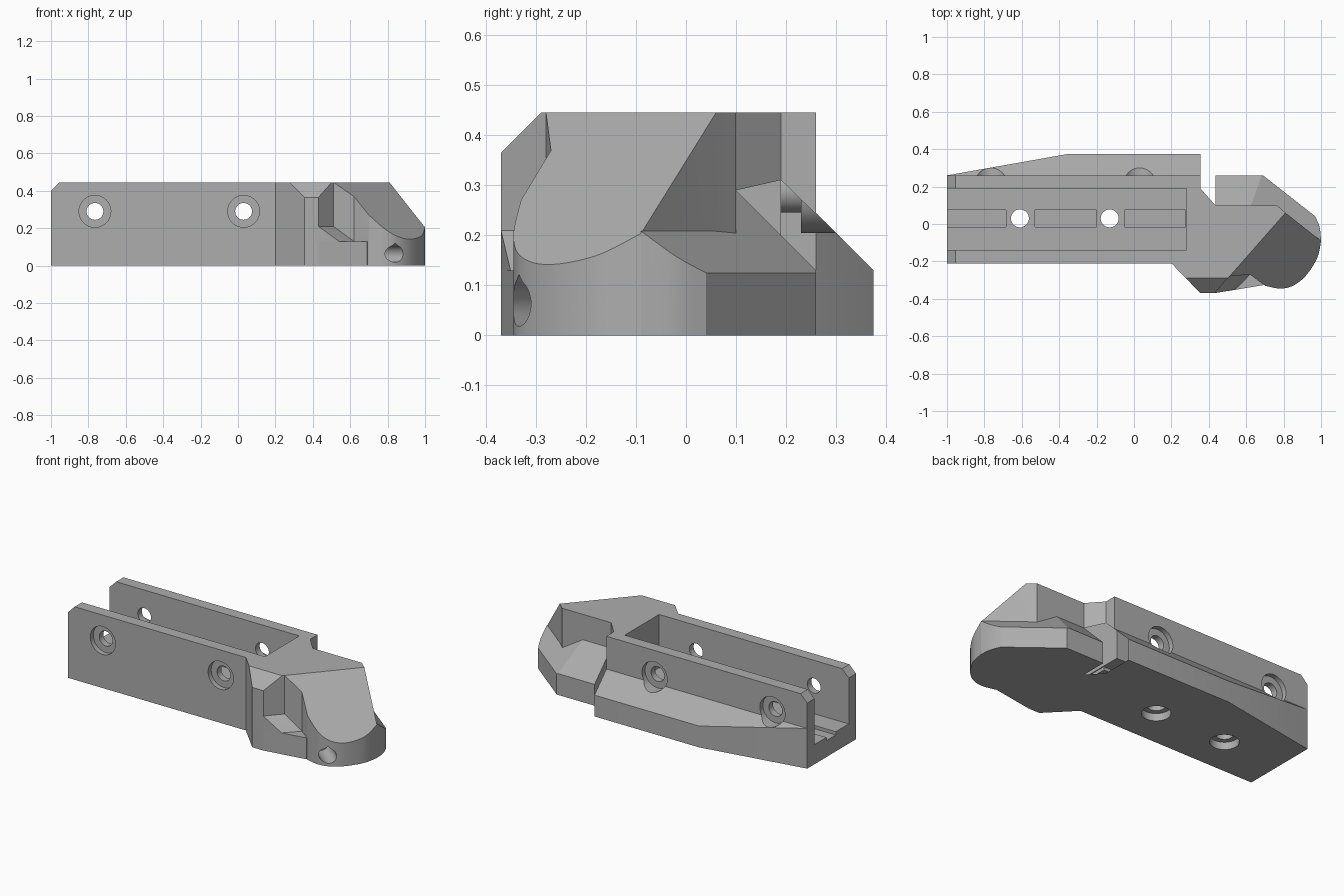
import bpy, bmesh, math
from mathutils import Vector, Matrix

old = bpy.data.objects.get("Cube")
if old:
    bpy.data.objects.remove(old)

grey = bpy.data.materials.new("matte grey")
grey.use_nodes = True
grey.diffuse_color = (0.42, 0.42, 0.42, 1)
grey.node_tree.nodes["Principled BSDF"].inputs["Base Color"].default_value = (0.42, 0.42, 0.42, 1)


def finish(bm, name):
    bmesh.ops.recalc_face_normals(bm, faces=bm.faces[:])
    mesh = bpy.data.meshes.new(name)
    bm.to_mesh(mesh)
    bm.free()
    mesh.materials.append(grey)
    ob = bpy.data.objects.new(name, mesh)
    bpy.context.collection.objects.link(ob)
    return ob


def prism(name, outline, z0, z1, planes=(), matrix=None):
    """Extrude an outline upward, then trim it with (point, outward normal) planes."""
    bm = bmesh.new()
    base = bm.faces.new([bm.verts.new((x, y, z0)) for x, y in outline])
    top = bmesh.ops.extrude_face_region(bm, geom=[base])["geom"]
    bmesh.ops.translate(bm, vec=(0, 0, z1 - z0),
                        verts=[v for v in top if isinstance(v, bmesh.types.BMVert)])
    for point, normal in planes:
        cut = bmesh.ops.bisect_plane(bm, geom=bm.verts[:] + bm.edges[:] + bm.faces[:],
                                     plane_co=point, plane_no=normal, clear_outer=True)
        edges = [e for e in cut["geom_cut"] if isinstance(e, bmesh.types.BMEdge) and e.is_boundary]
        bmesh.ops.edgenet_fill(bm, edges=edges)
    if matrix:
        bm.transform(matrix)
    return finish(bm, name)


def hull(name, points):
    bm = bmesh.new()
    for p in points:
        bm.verts.new(p)
    bmesh.ops.convex_hull(bm, input=bm.verts[:])
    bmesh.ops.dissolve_limit(bm, angle_limit=0.01, verts=bm.verts[:], edges=bm.edges[:])
    return finish(bm, name)


def box(name, x0, x1, y0, y1, z0, z1, matrix=None):
    return prism(name, [(x0, y0), (x1, y0), (x1, y1), (x0, y1)], z0, z1, matrix=matrix)


def circle(r, tip=1.0, n=40):
    """Circle outline; tip > 1 gives a pointed teardrop toward +y."""
    pts = []
    for i in range(n):
        a = 2 * math.pi * i / n
        x, y = r * math.cos(a), r * math.sin(a)
        if tip > 1 and y > r * 0.7:
            y = max(y, tip * r - abs(x))
        pts.append((x, y))
    return pts


def smooth_path(pts, steps=8):
    """Catmull-Rom curve through the points."""
    p = [Vector(q) for q in [pts[0]] + pts + [pts[-1]]]
    out = []
    for a, b, c, d in zip(p, p[1:], p[2:], p[3:]):
        for i in range(steps):
            t = i / steps
            out.append(tuple(0.5 * (2 * b + (c - a) * t + (2 * a - 5 * b + 4 * c - d) * t ** 2
                                    + (3 * b - a - 3 * c + d) * t ** 3)))
    return out + [tuple(pts[-1])]


def combine(target, other, operation):
    mod = target.modifiers.new(operation.lower(), 'BOOLEAN')
    mod.operation, mod.object, mod.solver = operation, other, 'EXACT'
    bpy.context.view_layer.objects.active = target
    bpy.ops.object.modifier_apply(modifier=mod.name)
    bpy.data.objects.remove(other)


# Main body: rail block and head in one outline, trimmed by bevel planes
TOP = 0.445
nose = smooth_path([(0.70, -0.33), (0.78, -0.345), (0.85, -0.33), (0.92, -0.275),
                    (0.98, -0.18), (1.0, -0.09)])
outline = ([(-1, -0.21), (0.2, -0.21), (0.355, -0.37), (0.43, -0.37), (0.51, -0.28), (0.62, -0.27)]
           + nose + [(0.81, 0.06), (0.765, 0.10), (0.435, 0.10), (0.355, 0.19),
                     (0.355, 0.26), (-1, 0.26)])
body = prism("housing", outline, 0, TOP, [
    ((0.81, 0.06, TOP), (0.75, -0.66, 1)),       # sloping nose
    ((0, -0.29, TOP), (0, -1, 1)),               # front shoulder bevel
    ((-0.955, 0, TOP), (-1, 0, 1)),              # tail bevel
])

# Back flank with a sloping top
flank = prism("flank", [(-1, 0.1), (0.355, 0.1), (0.355, 0.375), (-0.35, 0.375), (-1, 0.26)],
              0, 0.5, [((0, 0.375, 0.13), (0, 1, 1))])

# Transition between the flank and the narrower head skirt
notch = hull("notch", [(x, y, z) for x, out, inn, h in ((0.355, 0.375, 0.18, 0.32), (0.435, 0.26, 0.1, 0.29))
                       for y, z in ((out, 0), (out, 0.13), (inn, h), (0.05, h), (0.05, 0))])

# Skirt round the back of the head
skirt_edge = smooth_path([(0.97, 0.04), (0.993, -0.02), (1.0, -0.09)], 5)
skirt = prism("skirt", [(0.435, 0.05), (0.78, 0.05)] + skirt_edge[::-1] + [(0.69, 0.26), (0.435, 0.26)],
              0, 0.4, [((0.5, 0.26, 0.13), (0, 1, 1)),
                       ((0.69, 0.26, 0.125), (0.618, 0.786, 1))])

# Low step in the front pocket, with its sloping wedge
step = prism("step", [(0.355, -0.37), (0.43, -0.37), (0.69, -0.327), (0.75, -0.2), (0.4, -0.2)], 0, 0.13)
wedge = hull("wedge", [(0.43, -0.37, 0.21), (0.51, -0.28, 0.21), (0.54, -0.351, 0.13), (0.62, -0.27, 0.13),
                       (0.43, -0.37, 0.05), (0.51, -0.28, 0.05), (0.54, -0.351, 0.05), (0.62, -0.27, 0.05)])
for part in (flank, notch, skirt, step, wedge):
    combine(body, part, 'UNION')

# Channel and shallow floor grooves
FLOOR = 0.12
cuts = [box("channel", -1.1, 0.28, -0.14, 0.19, FLOOR, 0.6)]
for x0, x1 in ((-1.1, -0.685), (-0.53, -0.2), (-0.05, 0.275)):
    cuts.append(box("groove", x0, x1, -0.015, 0.075, FLOOR - 0.02, FLOOR + 0.05))

# Floor screw holes, counterbored from below
for x in (-0.61, -0.13):
    move = Matrix.Translation((x, 0.03, 0))
    cuts.append(prism("floor_hole", circle(0.048), -0.1, 0.2, matrix=move))
    cuts.append(prism("floor_counterbore", circle(0.08), -0.1, 0.045, matrix=move))

# Cross bolt holes, counterbored on both sides
for x in (-0.765, 0.03):
    turn = Matrix.Translation((x, 0, 0.29)) @ Matrix.Rotation(math.pi / 2, 4, 'X')
    cuts.append(prism("bolt_hole", circle(0.045), -0.5, 0.5, matrix=turn))
    cuts.append(prism("front_counterbore", circle(0.085), 0.18, 0.5, matrix=turn))
    cuts.append(prism("back_counterbore", circle(0.085), -0.5, -0.23, matrix=turn))

# Teardrop holes in the nose
inward = Vector((-0.75, 0.66, 0)).normalized()
side = Vector((0.66, 0.75, 0)).normalized()
for x, y in ((0.84, -0.333), (0.972, -0.19)):
    frame = Matrix((side, Vector((0, 0, 1)), inward)).transposed().to_4x4()
    frame.translation = (x, y, 0.063)
    cuts.append(prism("nose_hole", circle(0.045, 1.3), -0.1, 0.17, matrix=frame))

# Thin rectangular groove under the head
turn = Matrix.Translation((0.77, -0.16, 0)) @ Matrix.Rotation(math.atan2(0.66, -0.75), 4, 'Z')
for s in (-1, 1):
    cuts.append(box("cover_seam", -0.13, 0.13, s * 0.095 - 0.005, s * 0.095 + 0.005, -0.05, 0.008, turn))
    cuts.append(box("cover_seam", s * 0.125 - 0.005, s * 0.125 + 0.005, -0.1, 0.1, -0.05, 0.008, turn))

for cutter in cuts:
    combine(body, cutter, 'DIFFERENCE')

bpy.ops.object.select_all(action='DESELECT')
body.select_set(True)
bpy.context.view_layer.objects.active = body
bpy.ops.object.shade_smooth_by_angle(angle=math.radians(25))
